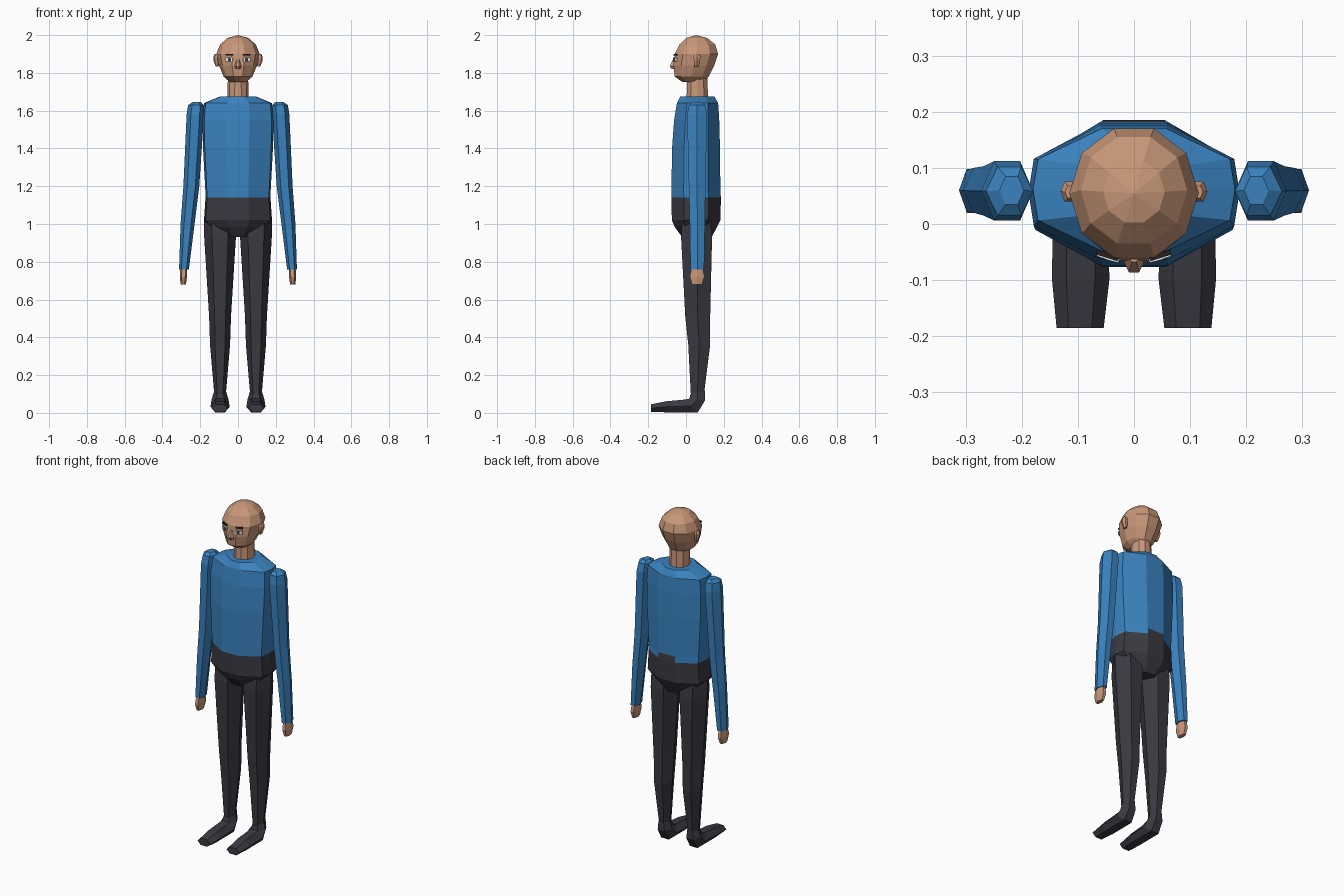
import bpy, bmesh, math
from mathutils import Matrix

if "Cube" in bpy.data.objects:
    bpy.data.objects.remove(bpy.data.objects["Cube"])


def mat(name, rgb):
    m = bpy.data.materials.new(name)
    m.diffuse_color = (*rgb, 1)
    m.use_nodes = True
    m.node_tree.nodes["Principled BSDF"].inputs["Base Color"].default_value = m.diffuse_color
    return m


SKIN = mat("skin", (0.58, 0.31, 0.19))
SHIRT = mat("blue shirt", (0.042, 0.225, 0.52))
PANTS = mat("dark trousers", (0.042, 0.042, 0.055))
WHITE = mat("eye white", (0.8, 0.8, 0.78))
IRIS = mat("iris", (0.03, 0.05, 0.08))
BROW = mat("brow", (0.02, 0.015, 0.012))

# Quarter outlines (x, y) from the side round to the flat back
HEX = [(1, 0), (.5, 1)]
TEN = [(1, 0), (.81, .62), (.31, 1)]
BODY = [(1, 0), (.95, .5), (.32, 1)]


def loft(name, quarter, rings, mats, rule=None, s=1):
    """Rings are (x centre, x radius, front y, front z, back y, back z)."""
    half = quarter + [(-x, y) for x, y in reversed(quarter)]
    outline = half + [(x, -y) for x, y in reversed(half) if y]
    n = len(outline)
    bm = bmesh.new()
    loops = []
    for cx, rx, yf, zf, yb, zb in rings:
        loops.append([bm.verts.new((s * (cx + rx * u),
                                    (yf + yb) / 2 + (yb - yf) / 2 * v,
                                    (zf + zb) / 2 + (zb - zf) / 2 * v))
                      for u, v in outline])
    for a, b in zip(loops, loops[1:]):
        for i in range(n):
            j = (i + 1) % n
            bm.faces.new((a[i], a[j], b[j], b[i]))
    bm.faces.new(loops[0])
    bm.faces.new(loops[-1])
    bmesh.ops.remove_doubles(bm, verts=bm.verts, dist=1e-5)
    bmesh.ops.recalc_face_normals(bm, faces=bm.faces)
    if rule:
        for f in bm.faces:
            f.material_index = rule(f.calc_center_median())
    return finish(name, bm, mats)


def finish(name, bm, mats):
    me = bpy.data.meshes.new(name)
    bm.to_mesh(me)
    bm.free()
    for m in mats:
        me.materials.append(m)
    ob = bpy.data.objects.new(name, me)
    bpy.context.collection.objects.link(ob)
    return ob


def flat(z, x, rx, yf, yb):
    return (x, rx, yf, z, yb, z)


def plate(name, loc, size, angle, m):
    bm = bmesh.new()
    bmesh.ops.create_cube(bm, size=1, matrix=Matrix.Translation(loc)
                          @ Matrix.Rotation(angle, 4, 'Z')
                          @ Matrix.Diagonal((*size, 1)))
    finish(name, bm, [m])


# Torso: trousers below the waist, with a raised centre panel at the back
loft("torso", BODY, [
    flat(.93, 0, .085, -.02, .135), flat(.985, 0, .15, -.06, .165),
    flat(1.02, 0, .18, -.075, .182), flat(1.14, 0, .172, -.077, .185),
    flat(1.175, 0, .173, -.077, .182), flat(1.4, 0, .185, -.074, .18),
    flat(1.55, 0, .188, -.063, .176), flat(1.64, 0, .18, -.048, .17),
    flat(1.675, 0, .095, -.03, .15)], [SHIRT, PANTS],
    lambda c: 1 if c.z < 1.14 or (c.z < 1.17 and c.y > .17) else 0)

# Neck and head
loft("neck", TEN, [flat(1.64, 0, .058, .002, .118),
                   flat(1.79, 0, .053, .008, .112)], [SKIN])
loft("head", TEN, [
    flat(1.753, 0, .045, -.02, .095), flat(1.78, 0, .076, -.06, .12),
    flat(1.84, 0, .101, -.066, .15), flat(1.9, 0, .115, -.06, .17),
    flat(1.95, 0, .095, -.035, .155), flat(1.985, 0, .055, .003, .112),
    flat(2.0, 0, 0, .055, .055)], [SKIN])
loft("nose", HEX, [flat(1.82, 0, .014, -.076, -.05),
                   flat(1.835, 0, .018, -.086, -.05),
                   flat(1.872, 0, .008, -.068, -.05)], [SKIN])

for s, side in ((-1, "right"), (1, "left")):
    # Ears, eyes and brows
    loft(side + "_ear", HEX, [
        flat(1.835, .11, .008, .046, .068), flat(1.865, .115, .015, .042, .074),
        flat(1.885, .116, .015, .04, .076), flat(1.9, .113, .01, .046, .068)],
        [SKIN], s=s)
    tilt = s * .3
    plate(side + "_eye", (s * .046, -.059, 1.87), (.04, .009, .021), tilt, WHITE)
    plate(side + "_iris", (s * .044, -.0625, 1.87), (.016, .006, .019), tilt, IRIS)
    plate(side + "_brow", (s * .047, -.056, 1.896), (.04, .009, .009), tilt, BROW)

    # Sleeve and hand
    loft(side + "_sleeve", HEX, [
        flat(1.645, .218, .022, .035, .085), flat(1.63, .222, .042, .015, .102),
        flat(1.58, .226, .046, .006, .112), flat(1.2, .247, .042, .015, .103),
        flat(1.0, .267, .037, .02, .1), flat(.76, .286, .026, .024, .096)],
        [SHIRT], s=s)
    loft(side + "_hand", HEX, [
        flat(.77, .287, .018, .03, .088), flat(.72, .289, .019, .02, .098),
        flat(.68, .29, .014, .032, .084)], [SKIN], s=s)

    # Leg and foot
    loft(side + "_leg", HEX, [
        flat(1.02, .095, .085, -.02, .13), flat(.93, .095, .084, -.026, .138),
        flat(.51, .095, .058, -.004, .128), flat(.36, .095, .053, .012, .128),
        flat(.09, .095, .03, .026, .094)], [PANTS], s=s)
    loft(side + "_foot", HEX, [
        (.095, .033, .024, .1, .1, .12), (.095, .045, .018, .075, .1, .065),
        (.095, .05, -.01, .07, .063, .003), (.095, .051, -.1, .062, -.1, .003),
        (.096, .042, -.185, .045, -.185, .005)], [PANTS], s=s)
